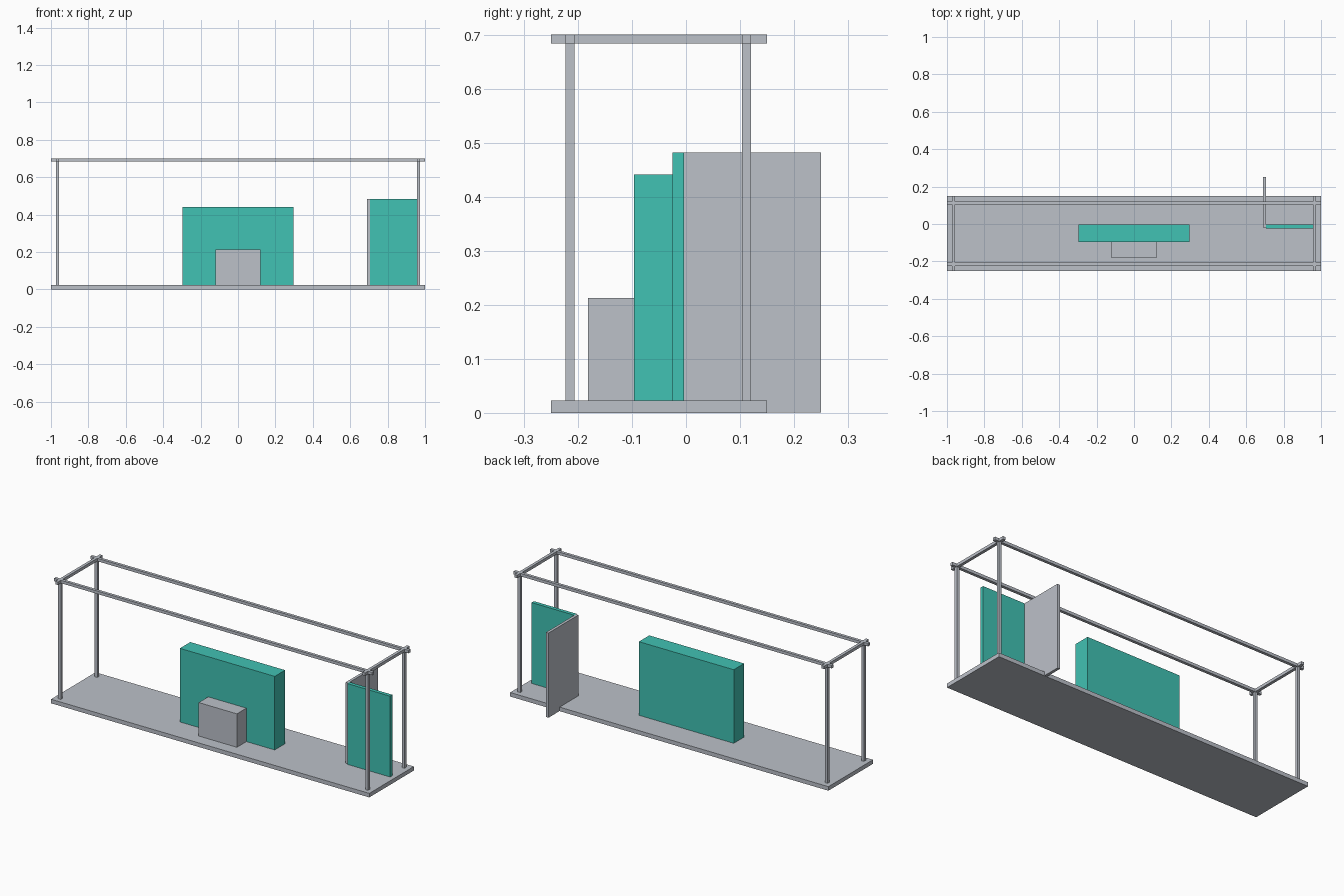
import bpy
import bmesh

if "Cube" in bpy.data.objects:
    bpy.data.objects.remove(bpy.data.objects["Cube"])


def material(name, rgb):
    m = bpy.data.materials.new(name)
    m.diffuse_color = (*rgb, 1.0)
    m.use_nodes = True
    m.node_tree.nodes["Principled BSDF"].inputs["Base Color"].default_value = m.diffuse_color
    return m


GREY = material("light_grey", (0.503, 0.533, 0.584))
TEAL = material("teal", (0.053, 0.539, 0.451))


def box(name, xr, yr, zr, mat):
    """Axis-aligned box given by its ranges on each axis."""
    bm = bmesh.new()
    bmesh.ops.create_cube(bm, size=1.0)
    for v in bm.verts:
        v.co = [r[0] if c < 0 else r[1] for c, r in zip(v.co, (xr, yr, zr))]
    mesh = bpy.data.meshes.new(name)
    bm.to_mesh(mesh)
    bm.free()
    mesh.materials.append(mat)
    ob = bpy.data.objects.new(name, mesh)
    bpy.context.collection.objects.link(ob)
    return ob


FLOOR = 0.023          # top of the floor slab
TOP = 0.70             # top of the frame
R = 0.0083             # half thickness of posts and rails
POST_X = (-0.965, 0.965)
POST_Y = (-0.215, 0.112)


def around(c):
    return (c - R, c + R)


# Floor slab
box("floor", (-1, 1), (-0.25, 0.15), (0, FLOOR), GREY)

# Frame: four posts, two long rails and two cross rails
for x in POST_X:
    for y in POST_Y:
        box("post", around(x), around(y), (FLOOR, TOP - 0.001), GREY)
    box("cross_rail", around(x), (-0.25, 0.15), (TOP - 2 * R, TOP), GREY)
for y in POST_Y:
    box("long_rail", (-1, 1), around(y), (TOP - 2 * R, TOP), GREY)

# Back wall block and the counter in front of it
box("wall_block", (-0.298, 0.298), (-0.096, -0.003), (FLOOR, 0.441), TEAL)
box("counter", (-0.12, 0.12), (-0.181, -0.096), (FLOOR, 0.213), GREY)

# Corner screen: teal front panel and grey side panel
box("front_panel", (0.705, 0.973), (-0.025, -0.004), (0.001, 0.482), TEAL)
box("side_panel", (0.689, 0.705), (-0.018, 0.25), (0.001, 0.482), GREY)
